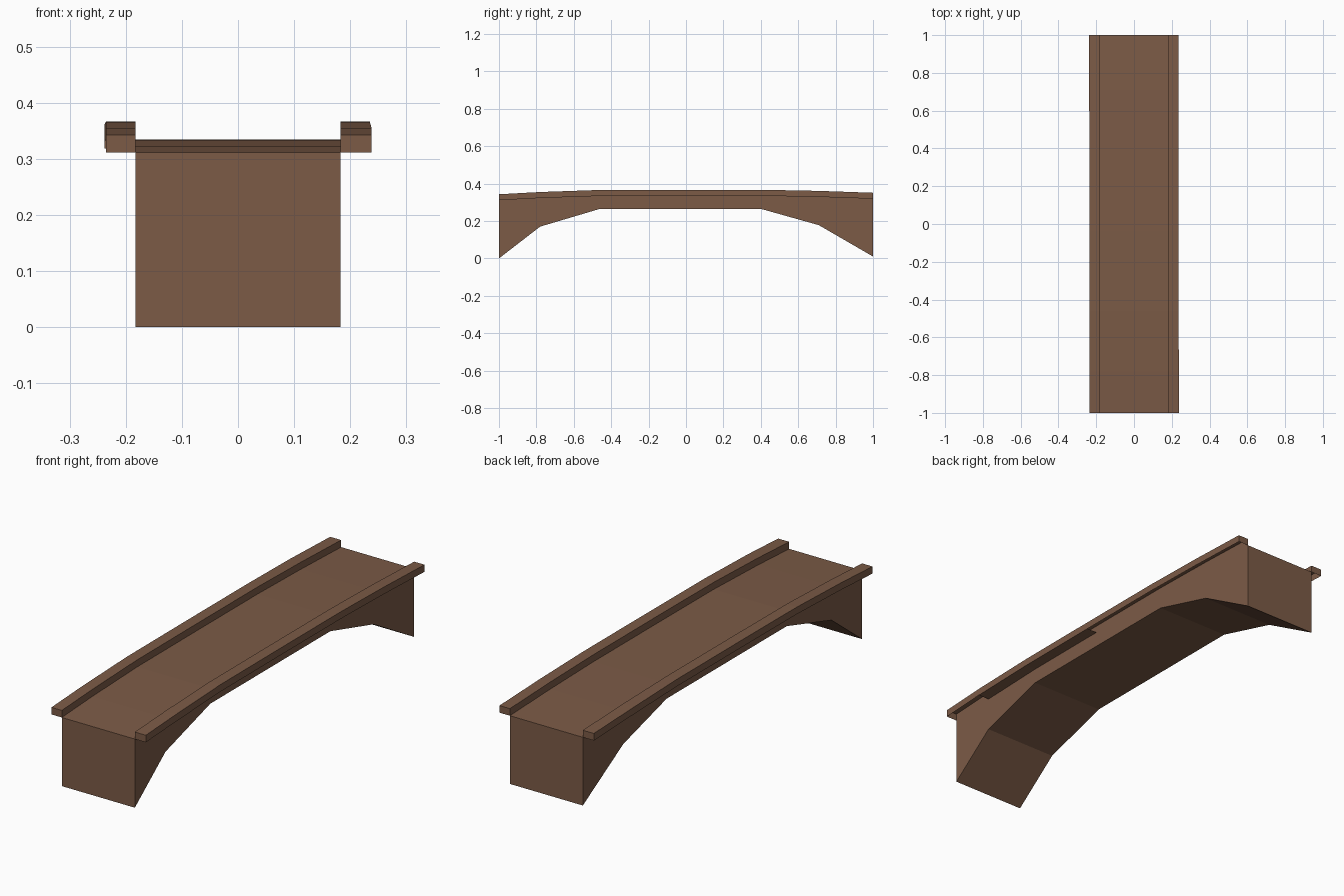
import bpy
import bmesh

cube = bpy.data.objects.get("Cube")
if cube:
    bpy.data.objects.remove(cube, do_unlink=True)

wood = bpy.data.materials.new("brown_wood")
wood.use_nodes = True
COLOUR = (0.2, 0.104, 0.062, 1)
wood.diffuse_color = COLOUR
wood.node_tree.nodes["Principled BSDF"].inputs["Base Color"].default_value = COLOUR

HALF = 0.183    # half width of the walkway
RAIL = 0.032    # rail height above the deck

# Stations along the bridge: y, arch underside z, deck z
STATIONS = [(-1, 0.0, 0.311), (-0.78, 0.17, 0.323), (-0.46, 0.265, 0.334),
            (-0.04, 0.265, 0.335), (0.4, 0.265, 0.335),
            (0.71, 0.178, 0.329), (1, 0.01, 0.319)]


def loft(name, rings, skip=lambda span, side: False):
    """Join four-point rings into a capped beam, leaving out skipped panels."""
    bm = bmesh.new()
    loops = [[bm.verts.new(p) for p in ring] for ring in rings]
    for i, (a, b) in enumerate(zip(loops, loops[1:])):
        for k in range(4):
            if not skip(i, k):
                n = (k + 1) % 4
                bm.faces.new((a[k], a[n], b[n], b[k]))
    bm.faces.new(loops[0])
    bm.faces.new(loops[-1])
    bmesh.ops.recalc_face_normals(bm, faces=bm.faces)
    mesh = bpy.data.meshes.new(name)
    bm.to_mesh(mesh)
    bm.free()
    mesh.materials.append(wood)
    obj = bpy.data.objects.new(name, mesh)
    bpy.context.collection.objects.link(obj)
    return obj


# Arched body with the walkway on top
loft("arched_deck", [[(-HALF, y, low), (HALF, y, low), (HALF, y, top), (-HALF, y, top)]
                     for y, low, top in STATIONS])

# Low edge rails, hollow below except for the panelled spans
for name, side in (("left_rail", 1), ("right_rail", -1)):
    rings = []
    for y, _, z in STATIONS:
        # each rail flares very slightly at its own end
        outer = side * (0.238 if side * y < -0.5 else 0.235)
        inner = side * HALF
        rings.append([(inner, y, z), (outer, y, z),
                      (outer, y, z + RAIL), (inner, y, z + RAIL)])
    loft(name, rings, skip=lambda span, k: k == 0 and span not in (1, 2))
